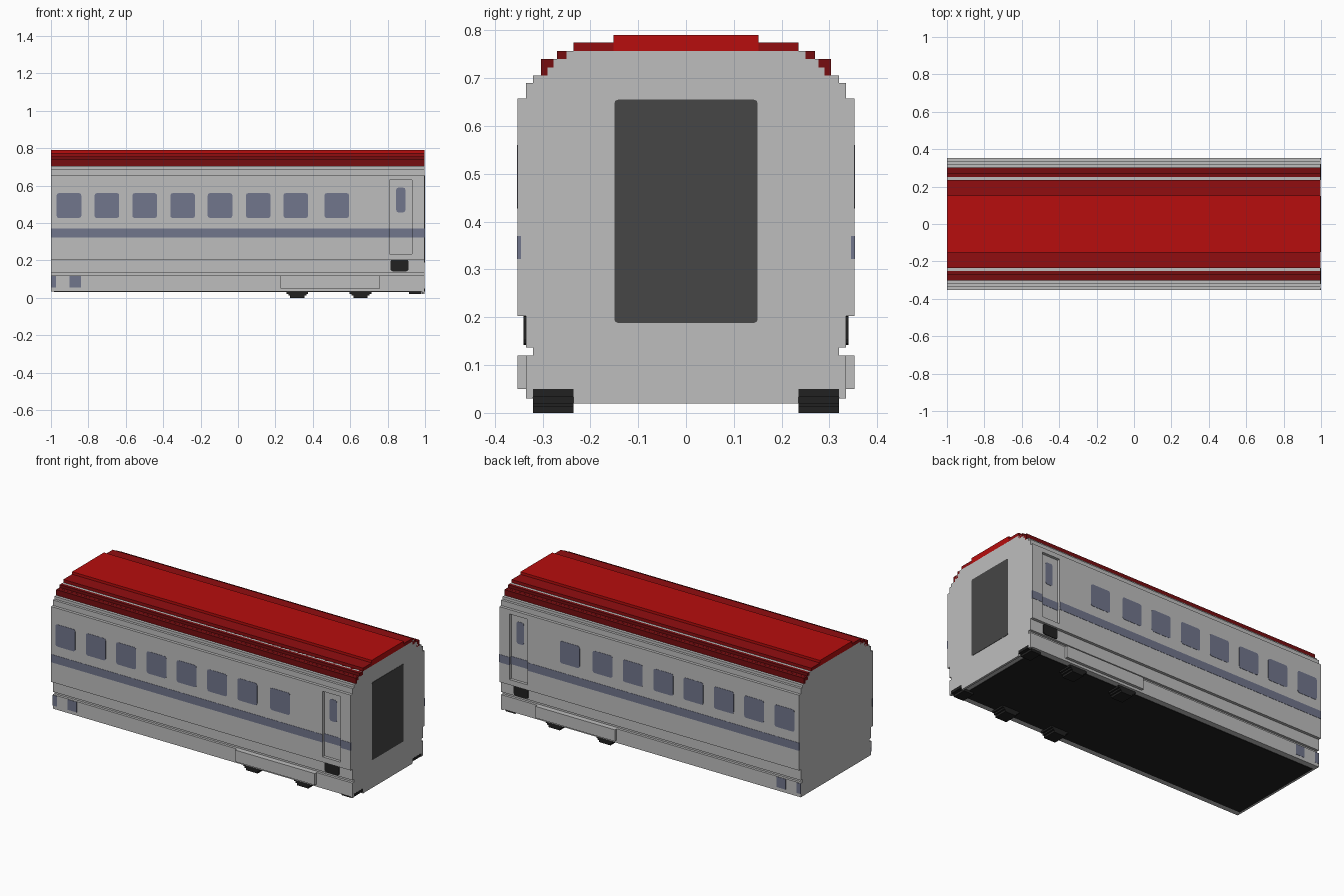
import bpy, bmesh

cube = bpy.data.objects.get("Cube")
if cube:
    bpy.data.objects.remove(cube, do_unlink=True)


def material(name, rgb):
    m = bpy.data.materials.new(name)
    m.use_nodes = True
    m.diffuse_color = (*rgb, 1)
    bsdf = next(n for n in m.node_tree.nodes if n.type == 'BSDF_PRINCIPLED')
    bsdf.inputs["Base Color"].default_value = (*rgb, 1)
    return m


GREY = material("body grey", (0.515, 0.515, 0.515))
BLUE = material("slate blue", (0.165, 0.181, 0.262))
BLACK = material("black", (0.015, 0.015, 0.015))
CHARCOAL = material("charcoal", (0.061, 0.061, 0.061))
RED = material("bright red", (0.474, 0.004, 0.004))
MID_RED = material("mid red", (0.283, 0.004, 0.005))
DARK_RED = material("dark red", (0.181, 0.004, 0.005))

X0, X1 = -1.0, 0.998   # end walls; the end door plate fills the last 0.002


def finish(name, bm, mat, mirror=False):
    bmesh.ops.recalc_face_normals(bm, faces=bm.faces)
    me = bpy.data.meshes.new(name)
    bm.to_mesh(me)
    bm.free()
    me.materials.append(mat)
    ob = bpy.data.objects.new(name, me)
    bpy.context.scene.collection.objects.link(ob)
    if mirror:
        mod = ob.modifiers.new("both sides", 'MIRROR')
        mod.use_axis = (False, True, False)
        mod.use_mirror_merge = False
    return ob


def box(name, x, y, z, mat, mirror=True, round_axis=None, radius=0.012):
    """Box from three ranges, optionally with corners rounded along one axis."""
    bm = bmesh.new()
    bmesh.ops.create_cube(bm, size=1)
    for v in bm.verts:
        v.co = [r[0] if c < 0 else r[1] for c, r in zip(v.co, (x, y, z))]
    if round_axis is not None:
        edges = [e for e in bm.edges
                 if all(abs(e.verts[0].co[i] - e.verts[1].co[i]) < 1e-6
                        for i in range(3) if i != round_axis)]
        bmesh.ops.bevel(bm, geom=edges, offset=radius, segments=2,
                        profile=0.5, affect='EDGES')
    return finish(name, bm, mat, mirror)


def extrusion(name, half, mat):
    """Extrude a symmetric y-z profile along the car."""
    pts = half + [(-y, z) for y, z in reversed(half)]
    bm = bmesh.new()
    face = bm.faces.new([bm.verts.new((X0, y, z)) for y, z in pts])
    new = bmesh.ops.extrude_face_region(bm, geom=[face])["geom"]
    bmesh.ops.translate(bm, vec=(X1 - X0, 0, 0),
                        verts=[g for g in new if isinstance(g, bmesh.types.BMVert)])
    return finish(name, bm, mat)


# Stepped body shell
extrusion("body_shell", [
    (0.335, 0.035), (0.335, 0.12), (0.32, 0.12), (0.32, 0.137), (0.335, 0.137),
    (0.335, 0.69), (0.32, 0.69), (0.32, 0.706), (0.29, 0.706), (0.29, 0.722),
    (0.277, 0.722), (0.277, 0.74), (0.25, 0.74), (0.25, 0.757)], GREY)

# Outer wall panels, leaving a recess for the side door
WALL = (0.335, 0.352)
DOOR_X, DOOR_Z = (0.81, 0.93), (0.235, 0.63)
box("side_wall_long", (X0, DOOR_X[0]), WALL, (0.203, 0.657), GREY)
box("side_wall_end", (DOOR_X[1], X1), WALL, (0.203, 0.657), GREY)
box("door_header", DOOR_X, WALL, (DOOR_Z[1], 0.657), GREY)
box("door_sill", DOOR_X, WALL, (0.203, DOOR_Z[0]), GREY)

# Stripe, continued inside the door recess
STRIPE_Z = (0.322, 0.37)
box("stripe_long", (X0 - 0.0005, DOOR_X[0]), (0.345, 0.3535), STRIPE_Z, BLUE)
box("stripe_end", (DOOR_X[1], X1 + 0.0005), (0.345, 0.3535), STRIPE_Z, BLUE)
box("stripe_door", DOOR_X, (0.333, 0.3365), STRIPE_Z, BLUE)

# Side windows, door window and step box
for i, x in enumerate((-0.97, -0.767, -0.565, -0.362, -0.162, 0.042, 0.243, 0.462)):
    box(f"side_window_{i + 1}", (x, x + 0.132), (0.348, 0.3535), (0.427, 0.56),
        BLUE, round_axis=1)
box("door_window", (0.846, 0.895), (0.331, 0.3365), (0.457, 0.59), BLUE, round_axis=1)
box("door_step", (0.815, 0.912), (0.333, 0.34), (0.142, 0.205), BLACK, round_axis=1)

# End door plate
box("end_door", (0.995, 1.0), (-0.15, 0.15), (0.188, 0.655), CHARCOAL,
    mirror=False, round_axis=0, radius=0.008)

# Layered roof
box("roof_edge", (X0, X1), (0.275, 0.303), (0.706, 0.74), DARK_RED)
box("roof_shoulder", (X0, X1), (0.235, 0.27), (0.735, 0.757), DARK_RED)
box("roof_shoulder_step", (X0, X1), (0.265, 0.285), (0.72, 0.7405), DARK_RED)
box("roof_slope", (X0, X1), (0.152, 0.235), (0.756, 0.775), MID_RED)
box("roof_top", (X0, X1), (-0.152, 0.152), (0.756, 0.79), RED, mirror=False)

# Skirt panels and markers
box("skirt_panel", (0.228, 0.758), WALL, (0.05, 0.12), GREY)
for name, x in (("skirt_marker_end", (X0, -0.972)), ("skirt_marker", (-0.9, -0.84))):
    box(name, x, (0.331, 0.3365), (0.055, 0.117), BLUE)

# Underside
box("floor_plate", (-0.985, 0.945), (-0.3, 0.3), (0.032, 0.04), BLACK, mirror=False)
box("end_sill", (0.985, X1), (-0.235, 0.235), (0.02, 0.05), GREY, mirror=False)
box("end_sill_corner", (0.985, X1), (0.32, 0.335), (0.03, 0.05), GREY)
box("end_buffer", (0.915, 0.98), (0.235, 0.32), (0.02, 0.04), BLACK)
box("end_buffer_face", (0.98, X1 + 0.001), (0.235, 0.32), (0.033, 0.05), BLACK)

# Stepped bogie feet
for i, c in enumerate((0.317, 0.655)):
    for j, (w, z) in enumerate(((0.058, 0.022), (0.048, 0.012), (0.038, 0.0))):
        box(f"bogie_foot_{i + 1}_step_{j + 1}", (c - w, c + w), (0.235, 0.32),
            (z, 0.04), BLACK)
